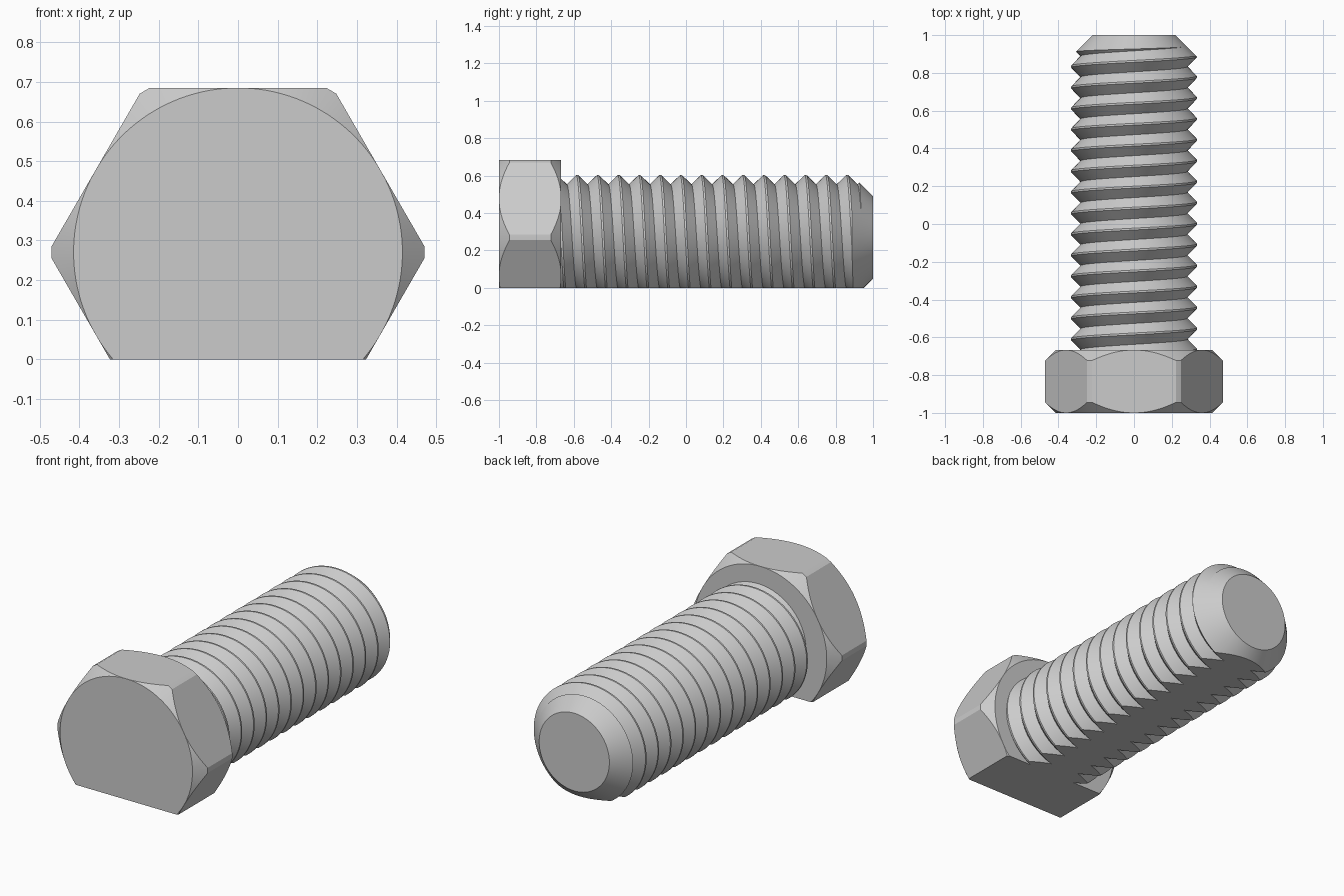
import bpy, bmesh
from math import cos, sin, pi, tau

old = bpy.data.objects.get("Cube")
if old:
    bpy.data.objects.remove(old, do_unlink=True)

AXIS_Z = 0.27                      # height of the bolt axis
APOTHEM, CORNER_R = 0.415, 0.471   # hex head
HEAD_FRONT, HEAD_BACK = -1.0, -0.667
CREST_R, ROOT_R, PITCH, CREST_W = 0.333, 0.2835, 0.111, 0.01
TIP_R = 0.22
SEG = 128

steel = bpy.data.materials.new("light steel grey")
steel.use_nodes = True
colour = (0.6, 0.6, 0.6, 1)
steel.diffuse_color = colour
steel.node_tree.nodes["Principled BSDF"].inputs["Base Color"].default_value = colour


def on_axis(r, y, angle):
    return (r * cos(angle), y, AXIS_Z + r * sin(angle))


def make_object(name, bm):
    bmesh.ops.recalc_face_normals(bm, faces=bm.faces)
    mesh = bpy.data.meshes.new(name)
    bm.to_mesh(mesh)
    bm.free()
    mesh.materials.append(steel)
    obj = bpy.data.objects.new(name, mesh)
    bpy.context.collection.objects.link(obj)
    return obj


def lathe(profile, seg=SEG, turn=0.0):
    """Closed solid from (radius, y) points turned about the bolt axis."""
    bm = bmesh.new()
    rings = [[bm.verts.new(on_axis(r, y, turn + tau * i / seg)) for i in range(seg)]
             for r, y in profile]
    for a, b in zip(rings, rings[1:]):
        for i in range(seg):
            j = (i + 1) % seg
            bm.faces.new((a[i], a[j], b[j], b[i]))
    bm.faces.new(rings[0])
    bm.faces.new(rings[-1])
    return bm


def flatten_bottom(bm):
    """Slice off everything below the ground plane and cap the cut."""
    cut = bmesh.ops.bisect_plane(bm, geom=bm.verts[:] + bm.edges[:] + bm.faces[:],
                                 plane_co=(0, 0, 0), plane_no=(0, 0, 1), clear_inner=True)
    edges = [e for e in cut["geom_cut"] if isinstance(e, bmesh.types.BMEdge)]
    bmesh.ops.holes_fill(bm, edges=edges, sides=0)
    return bm


def intersect(obj, envelope):
    """Keep only the part of obj inside the envelope solid."""
    envelope.hide_render = True
    mod = obj.modifiers.new("trim", "BOOLEAN")
    mod.operation, mod.solver, mod.object = "INTERSECT", "EXACT", envelope
    graph = bpy.context.evaluated_depsgraph_get()
    mesh = bpy.data.meshes.new_from_object(obj.evaluated_get(graph))
    obj.modifiers.clear()
    obj.data = mesh
    bpy.data.objects.remove(envelope, do_unlink=True)
    bpy.ops.object.select_all(action="DESELECT")
    obj.select_set(True)
    bpy.context.view_layer.objects.active = obj
    bpy.ops.object.shade_smooth_by_angle(angle=pi / 9)


def threaded_rod():
    """Helical V thread: each row follows a crest edge or the root."""
    bm = bmesh.new()
    start = 0.889 - 15 * PITCH
    rows = []
    for k in range(19):
        y = start + k * PITCH
        rows += [(CREST_R, y - CREST_W / 2), (CREST_R, y + CREST_W / 2),
                 (ROOT_R, y + PITCH / 2)]
    cols = []
    for i in range(SEG):
        t = i / SEG
        cols.append([bm.verts.new(on_axis(r, y - PITCH * t, tau * t)) for r, y in rows])
    # the seam joins one pitch along: three rows per turn
    cols.append([None] * 3 + cols[0][:-3])
    cols[-1][:3] = [bm.verts.new(on_axis(r, y - PITCH, 0)) for r, y in rows[:3]]
    for a, b in zip(cols, cols[1:]):
        for j in range(len(rows) - 1):
            bm.faces.new((a[j], b[j], b[j + 1], a[j + 1]))
    # fan caps close both ends
    rim = [e for e in bm.edges if e.is_boundary]
    for end in (-1, 1):
        hub = bm.verts.new((0, 1.3 if end > 0 else -1.0, AXIS_Z))
        for e in rim:
            if (e.verts[0].co.y > 0) == (end > 0):
                bm.faces.new((e.verts[0], e.verts[1], hub))
    return bm


# Hex head, chamfered on both sides
chamfer = CORNER_R - APOTHEM
head = make_object("hex_head", lathe([(APOTHEM / cos(pi / 6), HEAD_FRONT - 0.1),
                                      (APOTHEM / cos(pi / 6), HEAD_BACK + 0.1)], 6))
intersect(head, make_object("head_envelope", flatten_bottom(lathe([
    (APOTHEM, HEAD_FRONT), (CORNER_R, HEAD_FRONT + chamfer),
    (CORNER_R, HEAD_BACK - chamfer), (APOTHEM, HEAD_BACK)], turn=pi / SEG))))

# Threaded shank with a chamfered tip
shank = make_object("threaded_shank", threaded_rod())
intersect(shank, make_object("shank_envelope", flatten_bottom(lathe([
    (TIP_R + 0.18, HEAD_BACK - 0.02), (TIP_R + 0.18, 1 - 0.18), (TIP_R, 1.0)],
    turn=pi / SEG))))
